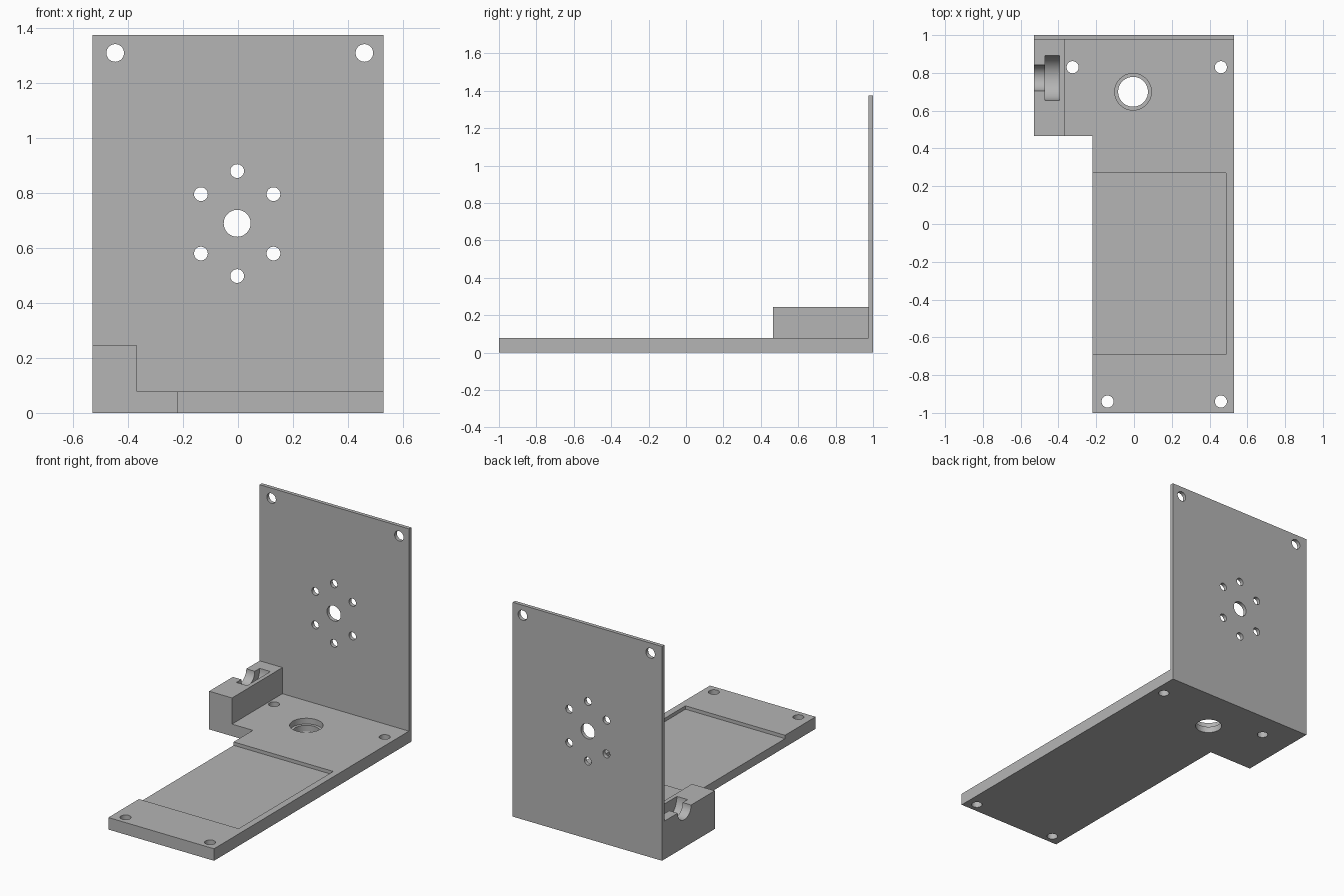
import bpy, bmesh, math
from mathutils import Matrix, Vector

cube = bpy.data.objects.get("Cube")
if cube:
    bpy.data.objects.remove(cube, do_unlink=True)

grey = bpy.data.materials.new("plain grey")
grey.use_nodes = True
colour = (0.46, 0.46, 0.46, 1)
grey.diffuse_color = colour
grey.node_tree.nodes["Principled BSDF"].inputs["Base Color"].default_value = colour


def add_object(name, bm):
    bmesh.ops.recalc_face_normals(bm, faces=bm.faces[:])
    mesh = bpy.data.meshes.new(name)
    bm.to_mesh(mesh)
    bm.free()
    mesh.materials.append(grey)
    obj = bpy.data.objects.new(name, mesh)
    bpy.context.collection.objects.link(obj)
    return obj


def box(name, low, high):
    low, high = Vector(low), Vector(high)
    bm = bmesh.new()
    place = Matrix.Translation((low + high) / 2) @ Matrix.Diagonal((*(high - low), 1))
    bmesh.ops.create_cube(bm, size=1, matrix=place)
    return add_object(name, bm)


def slab(name, outline, z0, z1):
    bm = bmesh.new()
    face = bm.faces.new([bm.verts.new((x, y, z0)) for x, y in outline])
    side = bmesh.ops.extrude_face_region(bm, geom=[face])["geom"]
    verts = [v for v in side if isinstance(v, bmesh.types.BMVert)]
    bmesh.ops.translate(bm, verts=verts, vec=(0, 0, z1 - z0))
    return add_object(name, bm)


def cylinder(centre, radius, length, axis="Z"):
    turn = {"X": Matrix.Rotation(math.pi / 2, 4, "Y"),
            "Y": Matrix.Rotation(math.pi / 2, 4, "X"),
            "Z": Matrix.Identity(4)}[axis]
    bm = bmesh.new()
    bmesh.ops.create_cone(bm, cap_ends=True, segments=48, radius1=radius, radius2=radius,
                          depth=length, matrix=Matrix.Translation(centre) @ turn)
    return add_object("cutter", bm)


def cut(part, cutters):
    bpy.context.view_layer.objects.active = part
    for cutter in cutters:
        cutter.hide_render = True
        mod = part.modifiers.new("cut", "BOOLEAN")
        mod.operation = "DIFFERENCE"
        mod.solver = "EXACT"
        mod.object = cutter
        bpy.ops.object.modifier_apply(modifier=mod.name)
        bpy.data.objects.remove(cutter, do_unlink=True)
    bpy.ops.object.select_all(action="DESELECT")
    part.select_set(True)
    bpy.ops.object.shade_smooth_by_angle(angle=math.radians(30))


half, floor, wall_y = 0.53, 0.077, 0.976
inner, lug_y = -0.22, 0.465

# Base plate with a side lug, screw holes, stepped hole and shallow open pocket
base = slab("base_plate", [(inner, -1), (half, -1), (half, wall_y), (-half, wall_y),
                           (-half, lug_y), (inner, lug_y)], 0, floor)
cutters = [cylinder((x, y, 0), 0.032, 0.5)
           for x, y in [(-0.325, 0.83), (0.46, 0.83), (-0.14, -0.94), (0.46, -0.94)]]
cutters.append(cylinder((-0.005, 0.70, 0), 0.079, 0.5))
cutters.append(cylinder((-0.005, 0.70, 0.14), 0.097, 0.2))
cutters.append(box("cutter", (inner - 0.1, -0.69, floor - 0.022), (0.487, 0.27, 0.2)))
cut(base, cutters)

# Upright plate with corner holes and a ring of holes around the middle
wall = box("back_plate", (-half, wall_y, 0), (half, 1, 1.375))
holes = [(-0.447, 1.31, 0.032), (0.46, 1.31, 0.032), (-0.003, 0.69, 0.049),
         (-0.003, 0.88, 0.025), (-0.003, 0.498, 0.025)]
holes += [(-0.003 + sx * 0.132, 0.688 + sz * 0.108, 0.025) for sx in (-1, 1) for sz in (-1, 1)]
cut(wall, [cylinder((x, 1, z), r, 0.3, "Y") for x, z, r in holes])

# Side block with a stepped half-round seat open to the outer side
top = 0.245
block = box("side_block", (-half, lug_y, floor), (-0.368, wall_y, top))
cut(block, [cylinder((-0.5, 0.773, top), 0.068, 0.15, "X"),
            cylinder((-0.432, 0.773, top), 0.118, 0.076, "X")])
